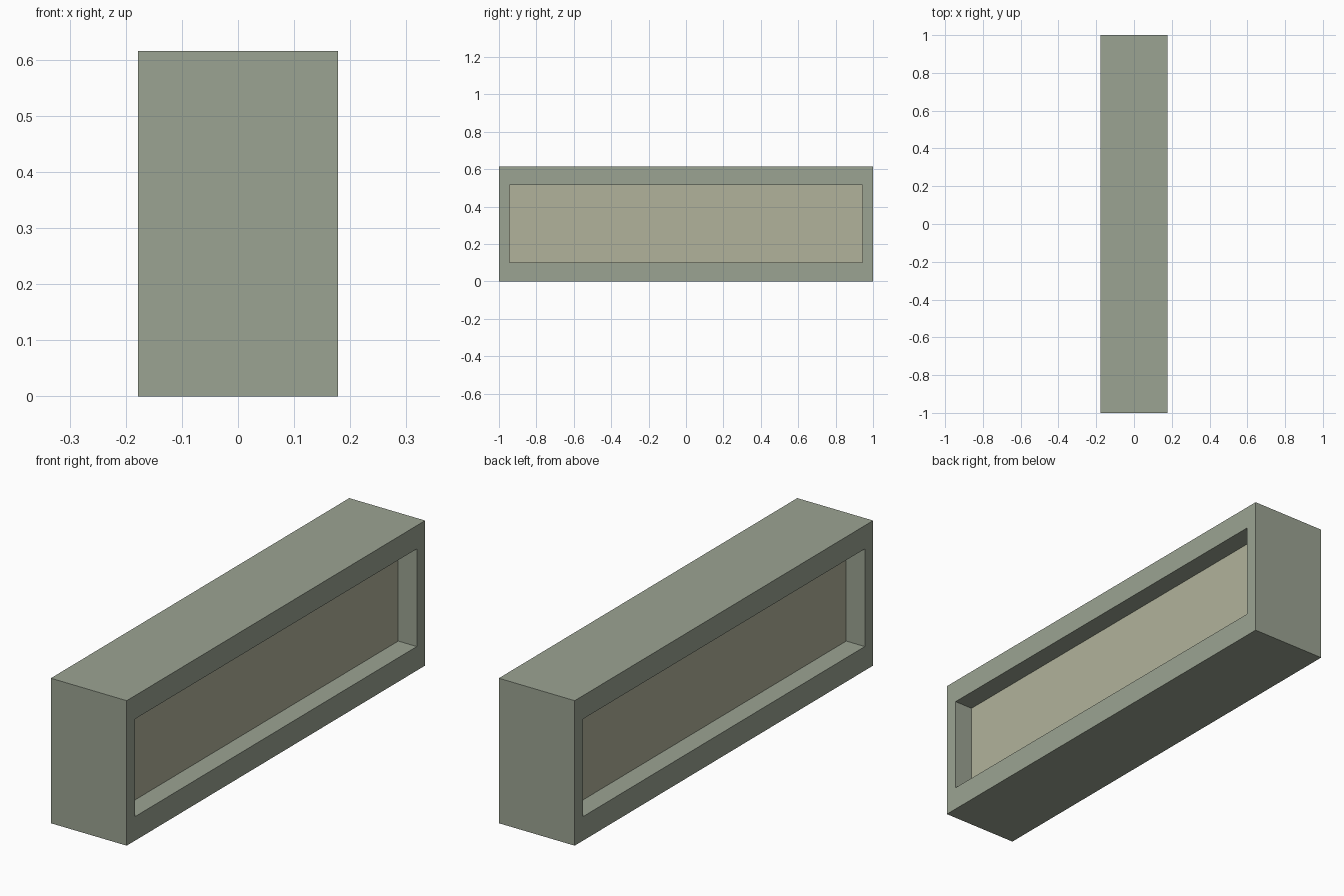
import bpy, bmesh

if "Cube" in bpy.data.objects:
    bpy.data.objects.remove(bpy.data.objects["Cube"])

HALF_X, HALF_Y, HEIGHT = 0.178, 1.0, 0.615      # outer casing
OPEN_Y, OPEN_Z0, OPEN_Z1 = 0.944, 0.102, 0.516  # window opening
PANEL_X = 0.091                                 # recessed panel half thickness


def material(name, color):
    mat = bpy.data.materials.new(name)
    mat.diffuse_color = color
    mat.use_nodes = True
    mat.node_tree.nodes["Principled BSDF"].inputs["Base Color"].default_value = mat.diffuse_color
    return mat


def add_object(name, bm, mat):
    bmesh.ops.recalc_face_normals(bm, faces=bm.faces)
    mesh = bpy.data.meshes.new(name)
    bm.to_mesh(mesh)
    bm.free()
    mesh.materials.append(mat)
    obj = bpy.data.objects.new(name, mesh)
    bpy.context.collection.objects.link(obj)
    return obj


def rect_loop(bm, x, half_y, z0, z1):
    corners = [(-half_y, z0), (half_y, z0), (half_y, z1), (-half_y, z1)]
    return [bm.verts.new((x, y, z)) for y, z in corners]


# Casing: one rectangular ring, open through both long sides
bm = bmesh.new()
loops = [rect_loop(bm, HALF_X, HALF_Y, 0, HEIGHT),
         rect_loop(bm, HALF_X, OPEN_Y, OPEN_Z0, OPEN_Z1),
         rect_loop(bm, -HALF_X, OPEN_Y, OPEN_Z0, OPEN_Z1),
         rect_loop(bm, -HALF_X, HALF_Y, 0, HEIGHT)]
for k in range(4):
    a, b = loops[k], loops[(k + 1) % 4]
    for i in range(4):
        j = (i + 1) % 4
        bm.faces.new((a[i], a[j], b[j], b[i]))
add_object("casing", bm, material("casing_green_grey", (0.33, 0.37, 0.29, 1)))

# Panel: slab filling the opening, recessed on both sides
bm = bmesh.new()
bmesh.ops.create_cube(bm, size=1)
bmesh.ops.scale(bm, vec=(2 * PANEL_X, 2 * OPEN_Y, OPEN_Z1 - OPEN_Z0), verts=bm.verts)
panel = add_object("recessed_panel", bm, material("panel_beige", (0.44, 0.45, 0.33, 1)))
panel.location.z = (OPEN_Z0 + OPEN_Z1) / 2
